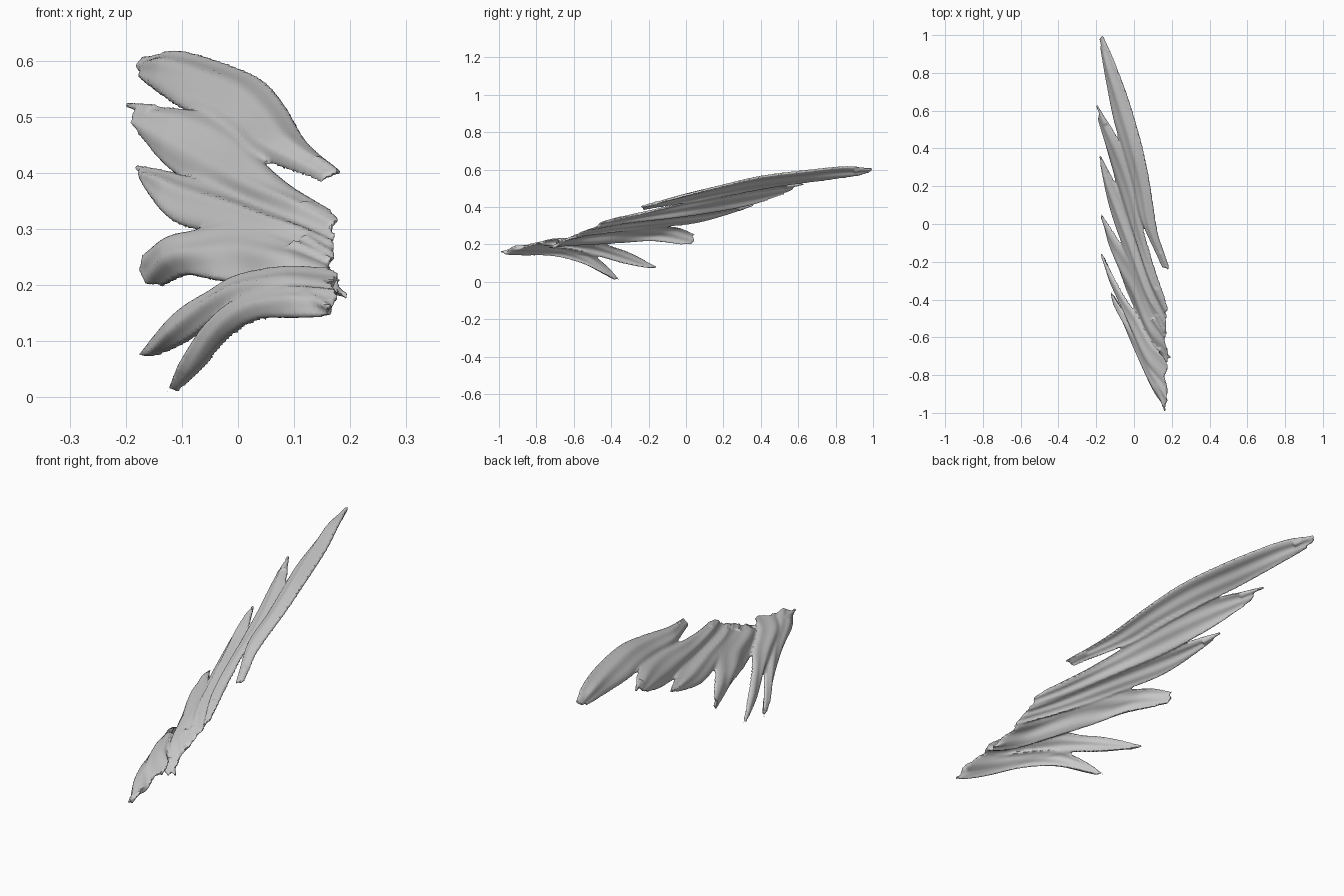
import bpy, bmesh, math, random
from mathutils import Vector

if "Cube" in bpy.data.objects:
    bpy.data.objects.remove(bpy.data.objects["Cube"])

random.seed(4)


def spline(pts, t):
    # Catmull-Rom point at t in 0..1
    p = [Vector(q) for q in pts]
    p = [2 * p[0] - p[1]] + p + [2 * p[-1] - p[-2]]
    s = t * (len(pts) - 1)
    i = min(int(s), len(pts) - 2)
    u = s - i
    a, b, c, d = p[i:i + 4]
    return 0.5 * (2 * b + (c - a) * u + (2 * a - 5 * b + 4 * c - d) * u * u
                  + (3 * b - a - 3 * c + d) * u ** 3)


def loft(bm, rings):
    vs = [[bm.verts.new(p) for p in r] for r in rings]
    n = len(vs[0])
    for a, b in zip(vs, vs[1:]):
        for j in range(n):
            bm.faces.new((a[j], a[(j + 1) % n], b[(j + 1) % n], b[j]))
    bm.faces.new(vs[0][::-1])
    bm.faces.new(vs[-1])


def blade(bm, upper, lower, thick=0.024, bow=0.012, steps=36, cols=10):
    # bowed, grooved strip between two edge curves, with ragged ends
    jag = [[random.uniform(-0.022, 0.022) for _ in range(cols + 1)] for _ in range(2)]
    phase = random.uniform(0, 6)
    rings = []
    for k in range(steps + 1):
        t = k / steps
        u, l = spline(upper, t), spline(lower, t)
        e = 0.01
        d = (spline(upper, min(1, t + e)) + spline(lower, min(1, t + e))
             - spline(upper, max(0, t - e)) - spline(lower, max(0, t - e))).normalized()
        n = (u - l).cross(d).normalized()
        end = min(1, 0.45 + 4 * t * (1 - t))
        top, bot = [], []
        for j in range(cols + 1):
            s = j / cols
            p = l.lerp(u, s)
            if k == 0:
                p = p + d * jag[0][j]
            if k == steps:
                p = p + d * jag[1][j]
            arc = math.sin(math.pi * s)
            groove = 0.003 * math.sin(13 * s + phase + 3 * t)
            mid = p + n * (bow * arc * end + groove - 0.008)
            h = n * thick * 0.5 * (0.5 + 0.5 * arc) * end
            top.append(mid + h)
            bot.append(mid - h)
        rings.append(top + bot[::-1])
    loft(bm, rings)


def splinter(bm, base, tip, r=0.014):
    # tapering shard poking out of a broken end
    a, b = Vector(base), Vector(tip)
    d = (b - a).normalized()
    x = d.cross(Vector((0, 0, 1))).normalized()
    y = d.cross(x)
    loft(bm, [[c + (x * math.cos(i * math.tau / 5) + y * math.sin(i * math.tau / 5)) * w
               for i in range(5)] for c, w in ((a, r), (b, r * 0.45))])


bm = bmesh.new()

# top strand
blade(bm,
      [(.18, -.22, .41), (.12, -.05, .46), (.08, .2, .525), (.04, .4, .57), (-.03, .65, .6), (-.11, .86, .62), (-.165, .99, .607)],
      [(.14, -.22, .395), (.03, .03, .435), (-.01, .2, .465), (-.06, .38, .5), (-.11, .55, .525), (-.15, .76, .55), (-.185, .95, .575)])
# second strand
blade(bm,
      [(.17, -.42, .335), (.1, -.22, .375), (.04, -.02, .425), (-.0, .2, .475), (-.08, .42, .515), (-.185, .6, .525)],
      [(.165, -.5, .29), (.08, -.32, .32), (0, -.08, .345), (-.07, .12, .375), (-.13, .33, .415), (-.185, .52, .475)])
# third strand
blade(bm,
      [(.165, -.5, .29), (.08, -.33, .325), (0, -.07, .36), (-.09, .18, .395), (-.175, .35, .418)],
      [(.16, -.58, .25), (.06, -.41, .27), (-.03, -.2, .295), (-.12, .05, .32), (-.178, .29, .385)])
# fourth strand
blade(bm,
      [(.165, -.57, .255), (.08, -.44, .285), (0, -.22, .315), (-.08, -.1, .3), (-.13, -.03, .288), (-.183, .05, .25)],
      [(.175, -.74, .185), (.09, -.66, .195), (.01, -.47, .205), (-.05, -.33, .215), (-.1, -.18, .22), (-.15, -.0, .192)])
# fifth strand, bending down
blade(bm,
      [(.17, -.72, .235), (.08, -.62, .235), (0, -.47, .22), (-.05, -.4, .192), (-.11, -.3, .155), (-.183, -.15, .075)],
      [(.16, -.95, .16), (.07, -.8, .16), (.01, -.64, .16), (-.045, -.48, .14), (-.1, -.34, .1), (-.16, -.19, .068)])
# bottom strand, bending down
blade(bm,
      [(.17, -.9, .2), (.08, -.72, .2), (.0, -.56, .175), (-.05, -.49, .14), (-.1, -.42, .075), (-.13, -.365, .012)],
      [(.16, -.98, .152), (.09, -.87, .15), (.025, -.72, .145), (-.03, -.57, .105), (-.07, -.46, .05), (-.11, -.385, .01)])

# broken splinters at the ends
for a, b in [((.14, -.15, .42), (.18, -.24, .4)), ((.12, -.34, .34), (.17, -.44, .32)),
             ((.12, -.48, .28), (.16, -.57, .26)), ((.1, -.5, .27), (.165, -.6, .245)),
             ((.13, -.66, .215), (.195, -.71, .18)), ((.12, -.7, .2), (.17, -.77, .2)),
             ((.12, -.85, .18), (.165, -.99, .16)), ((-.15, .53, .51), (-.198, .63, .522)),
             ((-.14, .9, .595), (-.17, .995, .604)), ((-.15, .28, .39), (-.18, .36, .41))]:
    splinter(bm, a, b)

bmesh.ops.recalc_face_normals(bm, faces=bm.faces)
mesh = bpy.data.meshes.new("splintered_strands")
bm.to_mesh(mesh)
bm.free()
wood = bpy.data.objects.new("splintered_strands", mesh)
bpy.context.collection.objects.link(wood)

# fuse the strands into one skin
fuse = wood.modifiers.new("fuse", 'REMESH')
fuse.mode = 'VOXEL'
fuse.voxel_size = 0.0055
relax = wood.modifiers.new("relax", 'SMOOTH')
relax.iterations = 3
bpy.context.view_layer.objects.active = wood
wood.select_set(True)
for name in ("fuse", "relax"):
    bpy.ops.object.modifier_apply(modifier=name)
bpy.ops.object.shade_smooth_by_angle(angle=math.radians(40))
